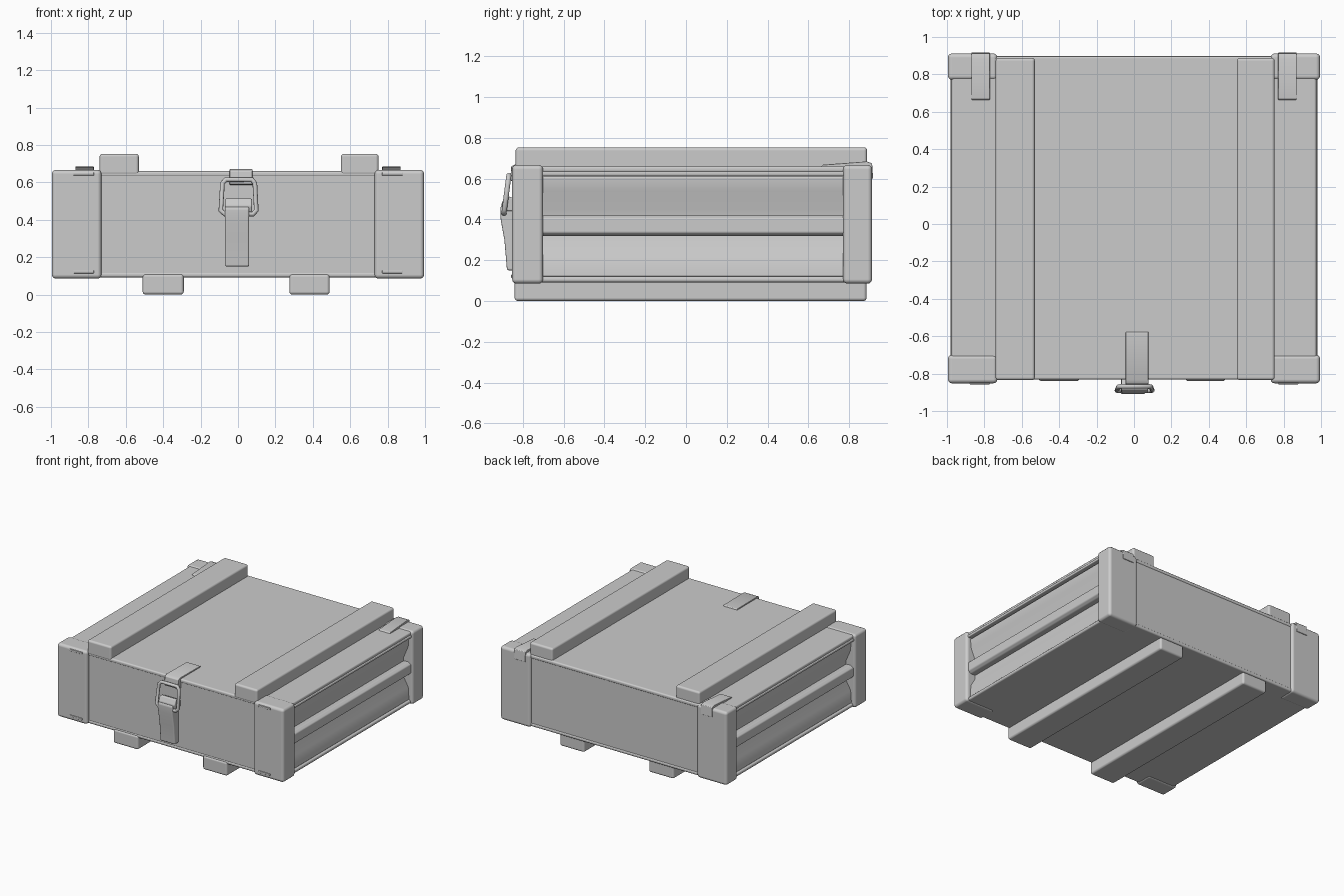
import bpy, bmesh
from mathutils import Vector

if "Cube" in bpy.data.objects:
    bpy.data.objects.remove(bpy.data.objects["Cube"])


def finish(ob, bevel):
    """Soft worn edges with flat-looking faces."""
    bpy.ops.object.select_all(action='DESELECT')
    ob.select_set(True)
    bpy.context.view_layer.objects.active = ob
    bpy.ops.object.shade_smooth_by_angle()
    if bevel:
        m = ob.modifiers.new("soft_edges", 'BEVEL')
        m.width, m.segments, m.limit_method = bevel, 3, 'ANGLE'
        m.harden_normals = True
    return ob


def extrude(name, pts, to_3d, a, b, bevel):
    """Closed 2D profile swept from a to b; to_3d maps (u, v, t) to space."""
    bm = bmesh.new()
    lo = [bm.verts.new(to_3d(u, v, a)) for u, v in pts]
    hi = [bm.verts.new(to_3d(u, v, b)) for u, v in pts]
    bm.faces.new(lo)
    bm.faces.new(hi)
    for i in range(len(pts)):
        j = (i + 1) % len(pts)
        bm.faces.new((lo[i], lo[j], hi[j], hi[i]))
    bmesh.ops.recalc_face_normals(bm, faces=bm.faces)
    me = bpy.data.meshes.new(name)
    bm.to_mesh(me)
    bm.free()
    ob = bpy.data.objects.new(name, me)
    bpy.context.collection.objects.link(ob)
    return finish(ob, bevel)


def box(name, x, y, z, bevel=0.012):
    pts = [(x[0], y[0]), (x[1], y[0]), (x[1], y[1]), (x[0], y[1])]
    return extrude(name, pts, lambda u, v, t: (u, v, t), z[0], z[1], bevel)


def tube(name, pts, radius, cyclic):
    cu = bpy.data.curves.new(name, 'CURVE')
    cu.dimensions = '3D'
    cu.bevel_depth, cu.bevel_resolution = radius, 3
    sp = cu.splines.new('POLY')
    sp.points.add(len(pts) - 1)
    for p, co in zip(sp.points, pts):
        p.co = (*co, 1)
    sp.use_cyclic_u = cyclic
    ob = bpy.data.objects.new(name, cu)
    bpy.context.collection.objects.link(ob)
    return ob


# Main box, lid and floor boards
box("box_body", (-0.90, 0.90), (-0.828, 0.892), (0.10, 0.65), 0.01)
box("lid_board", (-0.975, 0.975), (-0.832, 0.897), (0.63, 0.660))
box("floor_board", (-0.975, 0.975), (-0.832, 0.897), (0.092, 0.12))

# Battens on the lid and runners beneath
for i, (x0, x1) in enumerate([(-0.74, -0.53), (0.55, 0.752)]):
    box(f"lid_batten_{i}", (x0, x1), (-0.835, 0.888), (0.64, 0.753), 0.016)
for i, (x0, x1) in enumerate([(-0.51, -0.29), (0.275, 0.49)]):
    box(f"bottom_runner_{i}", (x0, x1), (-0.84, 0.885), (0.0, 0.11), 0.016)

# Recessed end panels that dip toward a central carrying rail
panel = [(0.86, 0.61), (0.958, 0.61), (0.955, 0.54), (0.915, 0.445),
         (0.915, 0.29), (0.955, 0.22), (0.962, 0.12), (0.86, 0.12)]
rail = [(0.88, 0.415), (0.955, 0.42), (0.978, 0.405),
        (0.978, 0.335), (0.955, 0.318), (0.88, 0.318)]
for side, s in (("left", -1), ("right", 1)):
    def place(u, v, t, s=s):
        return (s * u, t, v)
    extrude(f"end_panel_{side}", panel, place, -0.72, 0.78, 0.008)
    extrude(f"carry_rail_{side}", rail, place, -0.72, 0.78, 0.008)
    box(f"end_top_rim_{side}", sorted((s * 0.90, s * 0.982)), (-0.72, 0.78), (0.615, 0.635), 0.006)

    # Corner posts wrapping front and back
    for end, y in (("front", (-0.852, -0.70)), ("back", (0.77, 0.912))):
        box(f"corner_post_{end}_{side}", sorted((s * 0.73, s * 0.995)), y, (0.085, 0.667), 0.022)

    # Small fixing plates on the front posts
    for lvl, z in (("upper", 0.645), ("lower", 0.122)):
        box(f"post_plate_{lvl}_{side}", sorted((s * 0.77, s * 0.88)),
            (-0.857, -0.84), (z - 0.008, z + 0.008), 0.003)

    # Hinge straps over the back edge of the lid
    strap = [(0.66, 0.655), (0.67, 0.668), (0.885, 0.684), (0.912, 0.675),
             (0.917, 0.60), (0.89, 0.60), (0.88, 0.65)]
    extrude(f"hinge_strap_{side}", strap, lambda u, v, t: (t, u, v),
            s * 0.82 - 0.05, s * 0.82 + 0.05, 0.004)


def yz(u, v, t):
    return (t, u, v)


# Latch: strap folded over the lid edge, lever and wire loop
extrude("latch_lid_strap", [(-0.575, 0.655), (-0.58, 0.668), (-0.835, 0.671), (-0.856, 0.66),
                            (-0.862, 0.59), (-0.82, 0.585), (-0.81, 0.65)], yz, -0.045, 0.078, 0.005)
extrude("latch_lever", [(-0.82, 0.15), (-0.877, 0.15), (-0.890, 0.30), (-0.908, 0.40),
                        (-0.910, 0.46), (-0.888, 0.49), (-0.82, 0.46)], yz, -0.07, 0.06, 0.01)
extrude("latch_hook", [(-0.82, 0.44), (-0.895, 0.44), (-0.905, 0.475), (-0.885, 0.515),
                       (-0.86, 0.51), (-0.82, 0.49)], yz, -0.068, 0.075, 0.008)
loop = [(-0.065, 0.615), (0.075, 0.615), (0.09, 0.595), (0.098, 0.45), (0.08, 0.43),
        (-0.07, 0.43), (-0.092, 0.45), (-0.083, 0.595)]
tube("latch_loop", [(x, -0.868 - (0.615 - z) * 0.13, z) for x, z in loop], 0.013, True)
